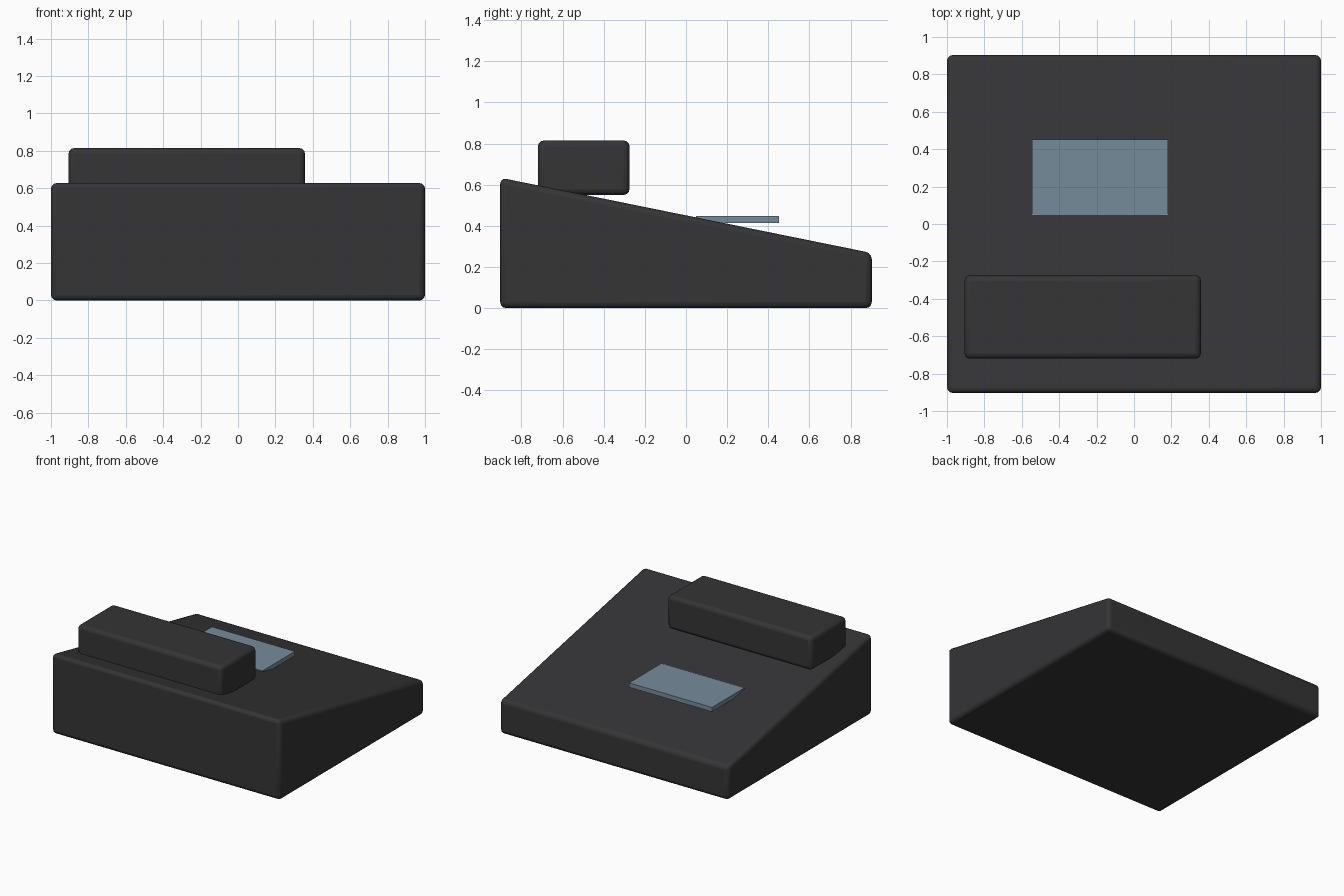
import bpy, bmesh

if "Cube" in bpy.data.objects:
    bpy.data.objects.remove(bpy.data.objects["Cube"])


def material(name, rgb):
    mat = bpy.data.materials.new(name)
    mat.diffuse_color = (*rgb, 1.0)
    mat.use_nodes = True
    mat.node_tree.nodes["Principled BSDF"].inputs["Base Color"].default_value = mat.diffuse_color
    return mat


def extruded(name, profile, x0, x1, mat, bevel=0.0):
    """Extrude a (y, z) side profile along x, with optional rounded edges."""
    bm = bmesh.new()
    face = bm.faces.new([bm.verts.new((x0, y, z)) for y, z in profile])
    ext = bmesh.ops.extrude_face_region(bm, geom=[face])
    verts = [g for g in ext["geom"] if isinstance(g, bmesh.types.BMVert)]
    bmesh.ops.translate(bm, verts=verts, vec=(x1 - x0, 0, 0))
    bmesh.ops.recalc_face_normals(bm, faces=bm.faces)
    mesh = bpy.data.meshes.new(name)
    bm.to_mesh(mesh)
    bm.free()
    mesh.materials.append(mat)
    obj = bpy.data.objects.new(name, mesh)
    bpy.context.collection.objects.link(obj)
    if bevel:
        mod = obj.modifiers.new("rounded_edges", "BEVEL")
        mod.width = bevel
        mod.segments = 3
        bpy.ops.object.select_all(action="DESELECT")
        obj.select_set(True)
        bpy.context.view_layer.objects.active = obj
        bpy.ops.object.shade_smooth_by_angle()
    return obj


def box_profile(y0, y1, z0, z1):
    return [(y0, z0), (y1, z0), (y1, z1), (y0, z1)]


dark = material("dark_plastic", (0.035, 0.035, 0.037))
glass = material("display_blue", (0.18, 0.26, 0.33))

# Wedge-shaped desk telephone body, tall at the front
extruded("phone_body", [(-0.903, 0), (0.903, 0), (0.903, 0.268), (-0.903, 0.634)],
         -1.0, 1.0, dark, 0.03)

# Handset resting on the slope
extruded("handset", box_profile(-0.72, -0.274, 0.55, 0.815), -0.906, 0.358, dark, 0.03)

# Flat display panel partly sunk into the slope
extruded("display", box_profile(0.048, 0.453, 0.413, 0.448), -0.545, 0.181, glass)
